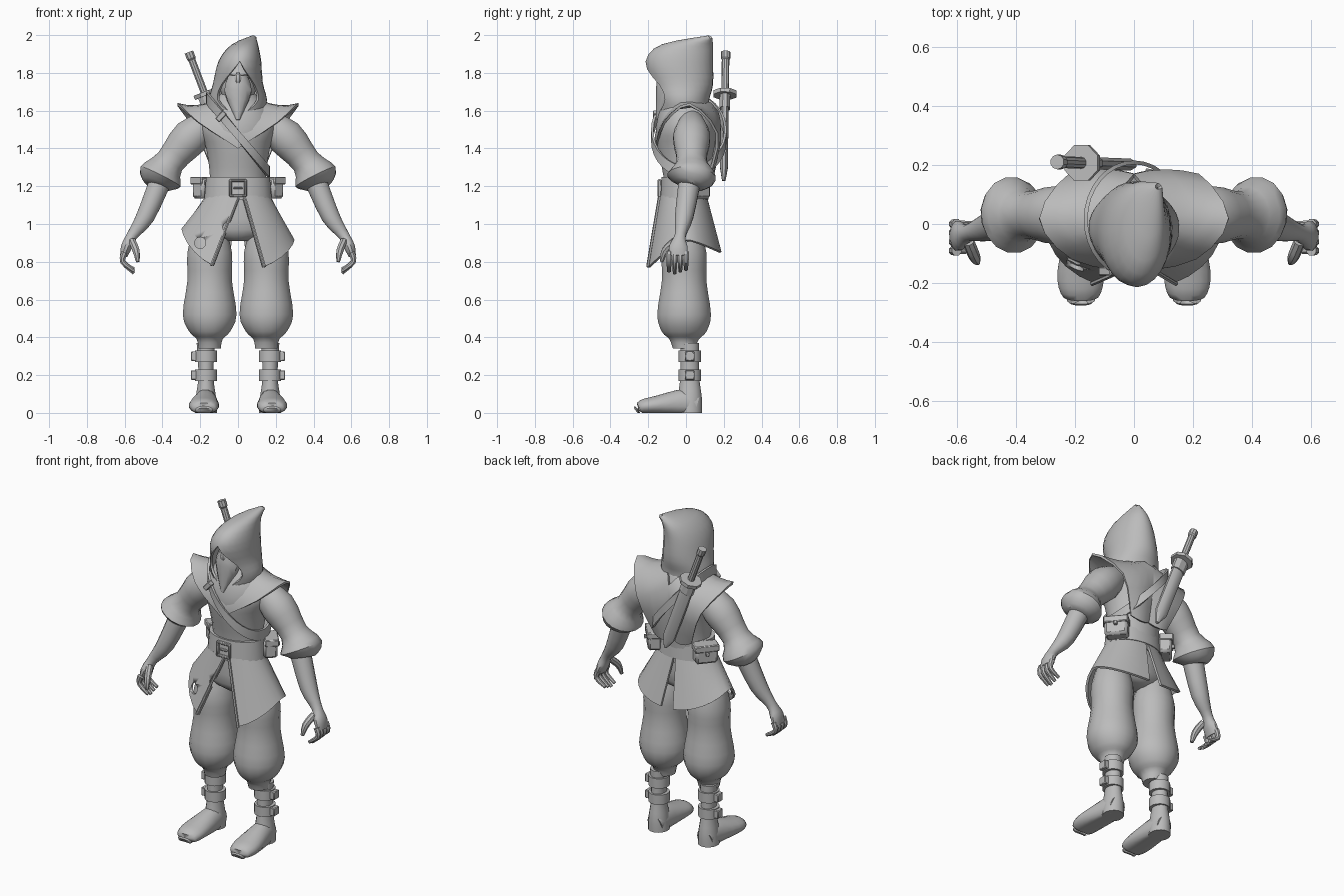
import bpy, bmesh, math
from mathutils import Vector, Matrix

cube = bpy.data.objects.get("Cube")
if cube:
    bpy.data.objects.remove(cube, do_unlink=True)

shade = (.5, .5, .5, 1)
grey = bpy.data.materials.new("plain_grey")
grey.use_nodes = True
grey.diffuse_color = shade
grey.node_tree.nodes["Principled BSDF"].inputs["Base Color"].default_value = shade


def finish(name, bm, sharp=40):
    """Turn a bmesh into a smooth shaded object that keeps its hard edges."""
    bmesh.ops.recalc_face_normals(bm, faces=bm.faces)
    for face in bm.faces:
        face.smooth = True
    for edge in bm.edges:
        edge.smooth = edge.calc_face_angle(0) < math.radians(sharp)
    mesh = bpy.data.meshes.new(name)
    bm.to_mesh(mesh)
    bm.free()
    mesh.materials.append(grey)
    ob = bpy.data.objects.new(name, mesh)
    bpy.context.scene.collection.objects.link(ob)
    return ob


def spline(keys, steps):
    """Smooth curve through the keys; one step keeps them as they are."""
    keys = [Vector(k) for k in keys]
    last = len(keys) - 1
    out = []
    for i in range(last):
        a, b = keys[i], keys[i + 1]
        leave = (b - keys[max(i - 1, 0)]) / 2
        arrive = (keys[min(i + 2, last)] - a) / 2
        for j in range(steps):
            t = j / steps
            blend = t * t * (3 - 2 * t)
            out.append(a + (b - a) * blend + leave * t * (1 - t) ** 2 - arrive * t * t * (1 - t))
    return out + [keys[last]]


def tube(name, keys, sides=16, mirror=1, steps=3, sharp=40):
    """Capped skin of elliptical rings: x, y, z, side radius and, if it differs, depth radius."""
    bm = bmesh.new()
    path = spline([(*k, k[-1])[:5] for k in keys], steps)
    centres = [Vector(p[:3]) for p in path]
    rings = []
    for i, (centre, p) in enumerate(zip(centres, path)):
        along = (centres[min(i + 1, len(path) - 1)] - centres[max(i - 1, 0)]).normalized()
        ref = Vector((0, 0, 1)) if abs(along.y) > .85 else Vector((0, 1, 0))
        depth = (ref - along * ref.dot(along)).normalized()
        across = along.cross(depth)
        ring = []
        for k in range(sides):
            angle = math.tau * (k + .5) / sides
            c = centre + across * p[3] * math.cos(angle) + depth * p[4] * math.sin(angle)
            ring.append(bm.verts.new((c.x * mirror, c.y, max(c.z, 0))))
        rings.append(ring)
    for low, high in zip(rings, rings[1:]):
        for k in range(sides):
            n = (k + 1) % sides
            bm.faces.new((low[k], low[n], high[n], high[k]))
    bm.faces.new(rings[0])
    bm.faces.new(rings[-1])
    return finish(name, bm, sharp)


def column(name, x, y, rings, **options):
    """Upright tube; each ring gives a height and one or two radii."""
    return tube(name, [(x, y, *ring) for ring in rings], **options)


def sheet(name, rows, mirror=1, thick=.013):
    """Cloth made from rows of points, given a thickness."""
    bm = bmesh.new()
    grid = [[bm.verts.new((x * mirror, y, z)) for x, y, z in row] for row in rows]
    for a, b in zip(grid, grid[1:]):
        for k in range(len(a) - 1):
            bm.faces.new((a[k], a[k + 1], b[k + 1], b[k]))
    bmesh.ops.remove_doubles(bm, verts=bm.verts, dist=.001)
    bmesh.ops.recalc_face_normals(bm, faces=bm.faces)
    bmesh.ops.solidify(bm, geom=bm.faces[:], thickness=thick)
    return finish(name, bm)


def box(name, place, size, turn=0, axis="Z", bevel=.004):
    """Bevelled block, turned by some degrees."""
    bm = bmesh.new()
    bmesh.ops.create_cube(bm, size=1)
    bmesh.ops.scale(bm, vec=size, verts=bm.verts)
    bmesh.ops.bevel(bm, geom=bm.edges[:], offset=bevel, segments=1, affect="EDGES")
    spin = Matrix.Rotation(math.radians(turn), 4, axis)
    bmesh.ops.transform(bm, verts=bm.verts, matrix=Matrix.Translation(place) @ spin)
    return finish(name, bm)


def mix(a, b, t):
    return a + (b - a) * t


# torso, pelvis and buckled belt
column("torso", 0, 0, [(1.1, .16, .11), (1.25, .15, .12), (1.4, .17, .15),
                       (1.5, .2, .16), (1.6, .17, .14), (1.7, .08, .09)], sides=24)
column("pelvis", 0, -.01, [(.91, .06), (.97, .19, .11), (1.15, .16, .11)], sides=20)
column("belt", 0, -.01, [(1.13, .18, .13), (1.25, .17, .12)], sides=24, steps=1)
for offset in (-.04, .04):
    box("buckle_side", (offset, -.14, 1.19), (.014, .02, .09))
    box("buckle_bar", (0, -.14, 1.19 + offset), (.09, .02, .014))
box("buckle_prong", (0, -.14, 1.19), (.05, .015, .012))

# hood: height, x centre, half width, front, back and opening angle of each ring
hood = [(1.985, .08, .002, .12, .124, 0), (1.94, .035, .06, -.12, .13, 0), (1.86, .01, .1, -.2, .13, 0),
        (1.74, 0, .12, -.17, .13, 40), (1.66, 0, .14, -.14, .11, 45), (1.6, 0, .13, -.13, .11, 20)]
rows = []
for z, x, width, front, back, gap in spline(hood, 3):
    gap = max(gap, 0)
    turns = [math.radians(mix(gap, 360 - gap, k / 24)) for k in range(25)]
    rows.append([(x + width * math.sin(a), mix(front, back, (1 - math.cos(a)) / 2), z) for a in turns])
sheet("hood", rows)

# face and hanging mask
column("head", 0, -.02, [(1.62, .06), (1.75, .1), (1.88, .03)])
tube("face_mask", [(0, -.1, 1.79, .05), (0, -.1, 1.7, .075, .06), (0, -.15, 1.55, .01)], sides=10)
tube("nose", [(0, -.13, 1.8, .01), (0, -.14, 1.77, .02), (0, -.14, 1.73, .01)], sides=8)

# chest strap, a tilted loop around the body
rows = []
for k in range(33):
    a = math.tau * k / 32
    x, y = .17 * math.cos(a), .015 + .2 * math.sin(a)
    rows.append([(x, y, 1.47 - 1.15 * x + side) for side in (-.03, .03)])
sheet("chest_strap", rows)
box("strap_buckle", (-.09, -.16, 1.57), (.03, .03, .06), 42, "Y")

# shoulder mantle edges, from chest to back
mantle_hem = [(0, -.165, 1.4), (.21, -.12, 1.54), (.32, .02, 1.64), (.22, .17, 1.48), (.13, .13, 1.26)]
mantle_neck = [(0, -.13, 1.6), (.1, -.06, 1.64), (.11, .02, 1.66), (0, .17, 1.6), (0, .13, 1.26)]

for mirror, side in ((1, "left"), (-1, "right")):
    # mantle half, sagging between neck and hem
    rows = []
    for t in (0, .25, .5, .75, 1):
        sag = t * (1 - t)
        row = [a.lerp(b, t) for a, b in zip(spline(mantle_neck, 3), spline(mantle_hem, 3))]
        rows.append([p + Vector((0, math.copysign(.06, p.y), -.08)) * sag for p in row])
    sheet("mantle_" + side, rows, mirror)

    # skirt half, open at the front and back, the right one wrapping past the middle
    hip = .95 - .03 * mirror
    start = 6 * mirror - 88
    rows = []
    for r in range(6):
        t = r / 5
        row = []
        for k in range(13):
            a = math.radians(mix(start, 88, k / 12))
            b = math.radians(mix(-64, 82, k / 12))
            drop, reach = (.75, .225) if b < 0 else (.85, .19)
            waist = Vector((.17 * math.cos(a), .125 * math.sin(a) - .015, 1.15))
            hem = Vector((.3 * math.cos(b), reach * math.sin(b), mix(hip, drop, abs(math.sin(b)) ** 1.3)))
            row.append(waist.lerp(hem, t))
        rows.append(row)
    skirt = sheet("skirt_" + side, rows, mirror)
    trim = [(row[0].x + .01, row[0].y, row[0].z, .008) for row in rows]
    tube("skirt_trim_" + side, trim, 6, mirror, steps=1)

    # belt pouch
    for part, place, size in (("pouch", (.175, .06, 1.19), (.13, .08, .11)),
                              ("pouch_flap", (.18, .065, 1.23), (.14, .08, .04)),
                              ("pouch_button", (.21, .09, 1.2), (.02, .02, .02))):
        box(part + "_" + side, (mirror * place[0], *place[1:]), size, -50 * mirror, bevel=size[2] / 8)

    # puffed sleeve, bare forearm and hand
    tube("sleeve_" + side, [(.13, .03, 1.55, .06), (.25, .03, 1.46, .1), (.36, .03, 1.33, .08),
                            (.41, .03, 1.25, .12, .13), (.43, .02, 1.2, .07)], mirror=mirror)
    tube("forearm_" + side, [(.41, .02, 1.23, .06), (.49, -.01, 1.04, .05), (.56, -.03, .94, .03),
                             (.59, -.04, .88, .03, .05), (.605, -.04, .83, .02, .05)], 12, mirror)
    for i in range(4):
        y = -.09 + i * .03
        tip = .74 + .01 * abs(i - 1)
        tube("finger_" + side, [(.6, y, .85, .018), (.61, y, .8, .015), (.55, y, tip, .01)], 8, mirror)
    tube("thumb_" + side, [(.56, -.06, .91, .02), (.54, -.11, .86, .02), (.53, -.13, .8, .01)], 8, mirror)

    # baggy trouser leg, shin, straps and shoe
    column("trouser_" + side, .15, -.01, [(1, .08), (.85, .12), (.7, .12), (.52, .145, .145),
                                          (.43, .11, .12), (.39, .07, .08), (.34, .06)], mirror=mirror)
    column("shin_" + side, .17, .02, [(.37, .05), (.2, .04, .05), (.08, .055, .065), (0, .06, .065)],
           mirror=mirror)
    for z in (.2, .3):
        column("ankle_strap_" + side, .17, .02, [(z - .03, .06), (z + .03, .06)], mirror=mirror, steps=1)
        box("strap_clasp_" + side, (mirror * .23, .02, z), (.04, .05, .05))
    tube("shoe_" + side, [(.17, .06, .04, .05, .06), (.17, 0, .05, .06, .08), (.18, -.16, .04, .08, .05),
                          (.18, -.23, .03, .07, .04), (.18, -.265, .01, .04, .02)], mirror=mirror, sharp=60)

# torn notches in the right half of the skirt, the last one built
for x, z in ((-.05, .98), (-.2, .9)):
    bm = bmesh.new()
    pose = Matrix.Translation((x, -.17, z)) @ Matrix.Rotation(math.pi / 2, 4, "X")
    bmesh.ops.create_cone(bm, cap_ends=True, segments=14, radius1=.03, radius2=.03, depth=.24, matrix=pose)
    cutter = finish("notch_cutter", bm)
    cutter.hide_render = True
    cutter.hide_set(True)
    notch = skirt.modifiers.new("notch", "BOOLEAN")
    notch.object = cutter

# sheathed sword on the back; rings sit at fractions of one slanted line
pommel, point = Vector((-.26, .21, 1.91)), Vector((0, .2, 1.23))
for part, sides, rings in (("sword_grip", 10, [(0, .025), (.05, .025), (.06, .02), (.35, .02)]),
                           ("sword_guard", 8, [(.31, .065), (.34, .065)]),
                           ("scabbard_collar", 8, [(.34, .045, .03), (.44, .045, .03)]),
                           ("scabbard", 8, [(.4, .04, .022), (.9, .04, .022), (1, .01)])):
    tube(part, [(*pommel.lerp(point, f), *radii) for f, *radii in rings], sides, steps=1, sharp=30)
